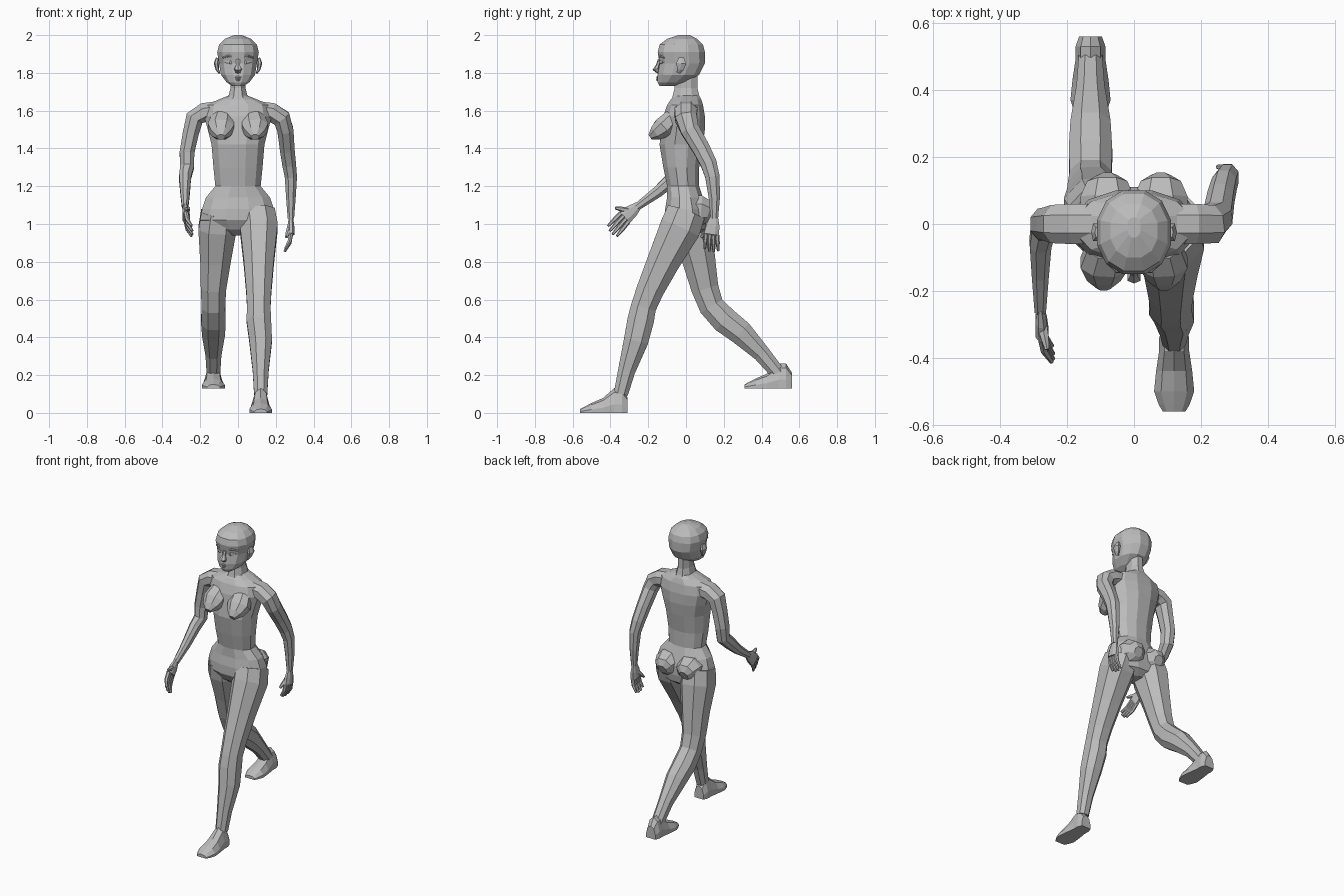
import bpy
import bmesh
import math
from mathutils import Vector

default_cube = bpy.data.objects.get("Cube")
if default_cube:
    bpy.data.objects.remove(default_cube, do_unlink=True)

grey = bpy.data.materials.new("plain grey")
grey.use_nodes = True
grey.diffuse_color = (.5, .5, .5, 1)
shader = next(node for node in grey.node_tree.nodes if node.type == "BSDF_PRINCIPLED")
shader.inputs["Base Color"].default_value = grey.diffuse_color

X_AXIS = Vector((1, 0, 0))
Y_AXIS = Vector((0, 1, 0))
Z_AXIS = Vector((0, 0, 1))


def ring(center, half_across, half_deep, sides, power=.9):
    """Slightly boxy closed cross-section spanned by two half-axes."""
    limit = math.cos(math.pi / sides) ** power
    points = []
    for i in range(sides):
        angle = (i + .5) * math.tau / sides
        cosine, sine = math.cos(angle), math.sin(angle)
        across = math.copysign(abs(cosine) ** power, cosine) / limit
        deep = math.copysign(abs(sine) ** power, sine) / limit
        points.append(center + half_across * across + half_deep * deep)
    return points


def loft(name, rings):
    """Skin a list of cross-sections with quads and cap both ends."""
    bm = bmesh.new()
    loops = [[bm.verts.new(point) for point in section] for section in rings]
    count = len(loops[0])
    for low, high in zip(loops, loops[1:]):
        for i in range(count):
            following = (i + 1) % count
            bm.faces.new((low[i], low[following], high[following], high[i]))
    bm.faces.new(loops[0])
    bm.faces.new(loops[-1])
    bmesh.ops.recalc_face_normals(bm, faces=bm.faces)
    mesh = bpy.data.meshes.new(name)
    bm.to_mesh(mesh)
    bm.free()
    mesh.materials.append(grey)
    bpy.context.collection.objects.link(bpy.data.objects.new(name, mesh))


def tube(name, joints, radii, ratio=1.0, across=X_AXIS, sides=8):
    """Limb along joints; the radius lies along 'across', times ratio the other way."""
    path = [Vector(joint) for joint in joints]
    rings = []
    for i, (point, radius) in enumerate(zip(path, radii)):
        before, after = path[max(i - 1, 0)], path[min(i + 1, len(path) - 1)]
        tangent = (after - before).normalized()
        wide = (across - tangent * across.dot(tangent)).normalized()
        deep = tangent.cross(wide)
        rings.append(ring(point, wide * radius, deep * radius * ratio, sides))
    loft(name, rings)


def pair(name, joints, radii, **options):
    """The same tube on the left and mirrored on the right."""
    for side, sign in (("left", 1), ("right", -1)):
        mirrored = [(sign * x, y, z) for x, y, z in joints]
        tube(f"{side}_{name}", mirrored, radii, **options)


def stack(name, levels, sides=12):
    """Level cross-sections given as height, half width, front y and back y."""
    rings = []
    for height, width, front, back in levels:
        center = Vector((0, (front + back) / 2, height))
        rings.append(ring(center, X_AXIS * width, Y_AXIS * (back - front) / 2, sides))
    loft(name, rings)


# Head, neck and torso
stack("head", [
    (1.73, .03, -.14, -.06), (1.75, .06, -.15, 0), (1.79, .09, -.15, .07),
    (1.85, .1, -.14, .1), (1.91, .11, -.15, .1), (1.95, .1, -.14, .09),
    (1.98, .07, -.1, .06), (2, .02, -.04, .02)])
stack("neck", [(1.64, .08, -.08, .08), (1.68, .05, -.07, .07),
               (1.72, .04, -.06, .06), (1.79, .04, -.06, .06)], sides=8)
stack("torso", [
    (1.68, .05, -.06, .07), (1.66, .1, -.08, .08), (1.63, .17, -.1, .09),
    (1.57, .18, -.12, .1), (1.5, .16, -.13, .1), (1.42, .14, -.14, .09),
    (1.3, .13, -.12, .07), (1.2, .12, -.1, .07)])
stack("pelvis", [
    (1.2, .12, -.1, .07), (1.14, .17, -.1, .09), (1.08, .19, -.11, .11),
    (1.02, .2, -.11, .11), (.97, .15, -.08, .1), (.94, .05, -.04, .06)])
pair("breast", [(.08, -.07, 1.56), (.09, -.12, 1.51), (.09, -.16, 1.48), (.09, -.19, 1.46)],
     (.06, .07, .05, .02), ratio=.8)
pair("buttock", [(.08, 0, 1.07), (.08, .08, 1.07), (.08, .12, 1.06), (.08, .14, 1.05)],
     (.08, .08, .06, .03))

# Face
tube("nose", [(0, -.14, 1.87), (0, -.15, 1.84), (0, -.16, 1.82), (0, -.14, 1.8)],
     (.01, .01, .02, .01), ratio=.8, sides=6)
for lip, height, reach in (("upper", 1.776, .03), ("lower", 1.764, .02)):
    corners = [(-reach, -.14, height), (0, -.15, height), (reach, -.14, height)]
    tube(lip + "_lip", corners, (.004, .007, .004), across=Z_AXIS, sides=6)
pair("eye", [(.02, -.135, 1.85), (.043, -.136, 1.856), (.07, -.122, 1.857)],
     (.003, .01, .003), ratio=.6, across=Z_AXIS, sides=6)
pair("brow", [(.02, -.14, 1.88), (.05, -.14, 1.89), (.08, -.115, 1.88)],
     (.004, .006, .004), across=Z_AXIS, sides=6)
pair("ear", [(.1, -.04, 1.8), (.11, -.03, 1.82), (.115, -.025, 1.85), (.11, -.025, 1.88)],
     (.01, .018, .026, .014), ratio=.45, across=Y_AXIS, sides=6)


# Arms run from inside the chest out over the shoulder, with the same girth
def arm(side, sign, joints):
    shoulder = [(sign * .1, 0, 1.6), (sign * .18, 0, 1.59), (sign * .23, 0, 1.56)]
    girth = (.06, .06, .057, .05, .046, .043, .038, .03, .02)
    tube(side + "_arm", shoulder + joints, girth, ratio=.85, across=Y_AXIS)


arm("left", 1, [(.25, .02, 1.5), (.26, .08, 1.4), (.27, .12, 1.32),
                (.28, .14, 1.25), (.28, .15, 1.14), (.28, .15, 1.03)])
arm("right", -1, [(-.25, 0, 1.48), (-.27, 0, 1.38), (-.27, -.01, 1.3),
                  (-.28, -.06, 1.25), (-.28, -.15, 1.17), (-.28, -.26, 1.09)])


# Hands: thin palm, four fanned fingers and a thumb
def hand(side, wrist, knuckle, fingertip, thumb):
    wrist, knuckle = Vector(wrist), Vector(knuckle)
    fingertip, thumb = Vector(fingertip), Vector(thumb)
    middle = wrist.lerp(knuckle, .5)
    spread = (knuckle - wrist).cross(X_AXIS).normalized()
    outward = X_AXIS * math.copysign(.008, wrist.x)
    tube(side + "_palm", (wrist, middle, knuckle), (.02, .035, .04),
         ratio=.5, across=spread)
    for i, finger in enumerate(("first", "second", "third", "fourth")):
        offset = spread * (i - 1.5) * .02
        reach = 1 - abs(i - 1.5) * .1
        base = knuckle + offset
        end = knuckle.lerp(fingertip, reach) + offset * 1.2
        bend = base.lerp(end, .5) + outward
        tube(f"{side}_{finger}_finger", (base, bend, end), (.011, .01, .006), sides=6)
    tube(side + "_thumb", (middle, middle.lerp(thumb, .6), thumb),
         (.015, .012, .006), sides=6)


hand("left", (.28, .15, 1.04), (.28, .135, .945), (.245, .135, .85), (.255, .08, .93))
hand("right", (-.28, -.25, 1.1), (-.275, -.325, 1.035), (-.24, -.4, .95), (-.26, -.375, 1.085))


# Legs: the left strides forward, the right trails with a bent knee
def leg(side, joints):
    girth = (.095, .1, .08, .067, .062, .065, .06, .042, .035)
    tube(side + "_leg", joints, girth, ratio=1.08)


leg("left", [(.1, 0, 1.06), (.11, -.03, .98), (.11, -.12, .8),
             (.11, -.19, .65), (.11, -.225, .56), (.11, -.24, .49),
             (.12, -.265, .38), (.12, -.315, .22), (.12, -.345, .1)])
leg("right", [(-.1, .01, 1.06), (-.11, .03, .97), (-.12, .07, .8),
              (-.13, .1, .66), (-.13, .135, .565), (-.13, .205, .49),
              (-.13, .29, .425), (-.13, .4, .315), (-.13, .495, .2)])


# Feet: arched cross-sections flattened at the sole
def foot(side, x, heel, sole):
    rings = []
    for along, width, height in (
            (0, .034, .08), (.03, .045, .125), (.07, .045, .125), (.13, .054, .075),
            (.19, .06, .05), (.23, .046, .03), (.25, .034, .02)):
        center = Vector((x, heel - along, sole))
        section = ring(center, X_AXIS * width, Z_AXIS * height, 10)
        for point in section:
            point.z = max(point.z, sole)
        rings.append(section)
    loft(side + "_foot", rings)


foot("left", .12, -.31, 0)
foot("right", -.13, .56, .13)
